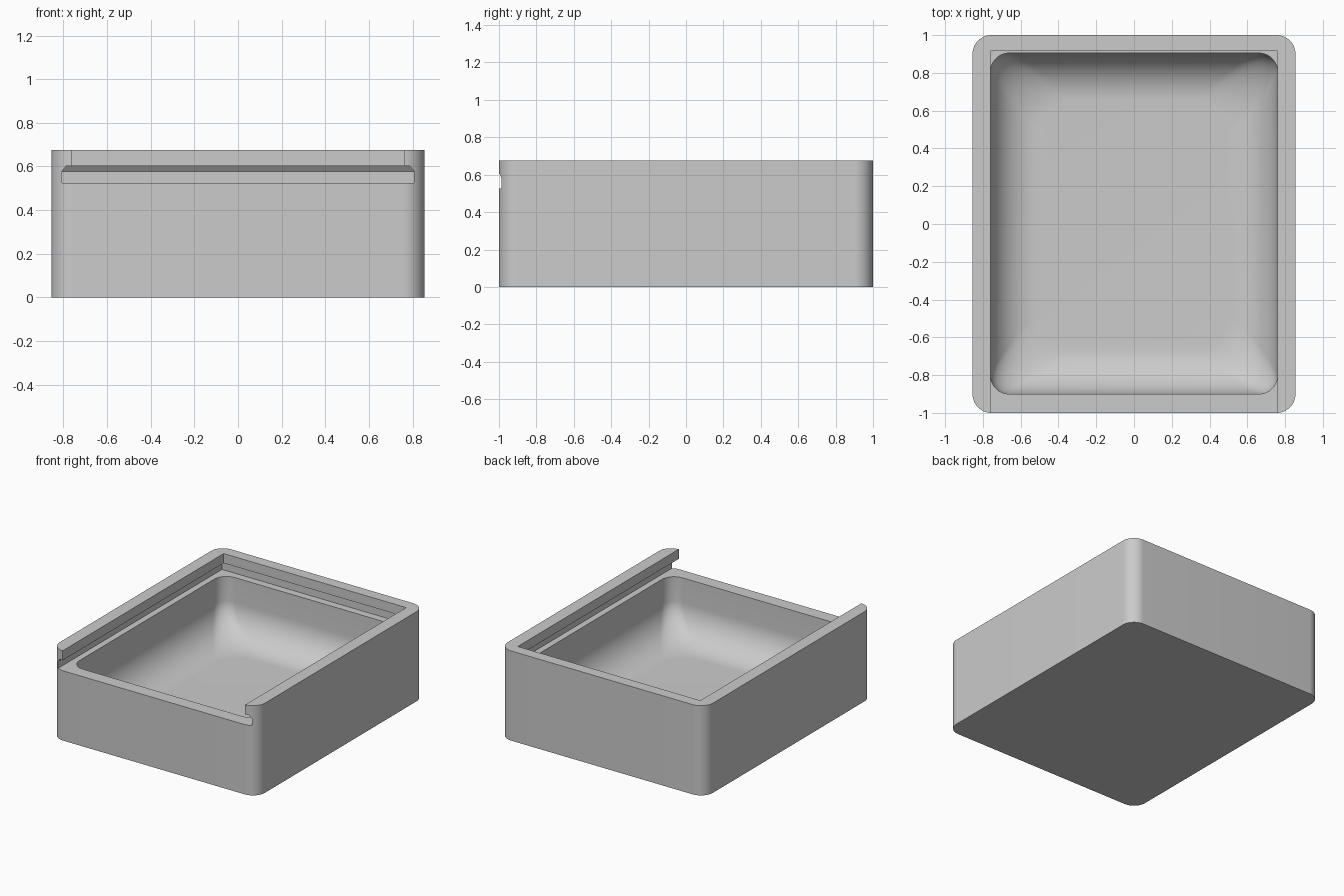
import bpy, bmesh, math

if "Cube" in bpy.data.objects:
    bpy.data.objects.remove(bpy.data.objects["Cube"])

grey = bpy.data.materials.new("plain grey")
grey.use_nodes = True
colour = (0.6, 0.6, 0.6, 1)
grey.diffuse_color = colour
grey.node_tree.nodes["Principled BSDF"].inputs["Base Color"].default_value = colour


def rounded_ring(x0, x1, y0, y1, z, r, steps=16):
    """Rectangle outline with round corners, counter-clockwise."""
    corners = [(x1 - r, y1 - r), (x0 + r, y1 - r), (x0 + r, y0 + r), (x1 - r, y0 + r)]
    ring = []
    for quarter, (cx, cy) in enumerate(corners):
        for i in range(steps + 1):
            a = (quarter + i / steps) * math.pi / 2
            ring.append((cx + r * math.cos(a), cy + r * math.sin(a), z))
    return ring


def loft(name, rings):
    """Closed solid through matching rings, listed from bottom to top."""
    bm = bmesh.new()
    loops = [[bm.verts.new(p) for p in ring] for ring in rings]
    n = len(rings[0])
    for low, high in zip(loops, loops[1:]):
        for i in range(n):
            j = (i + 1) % n
            bm.faces.new((low[i], low[j], high[j], high[i]))
    bm.faces.new(loops[0][::-1])
    bm.faces.new(loops[-1])
    mesh = bpy.data.meshes.new(name)
    bm.to_mesh(mesh)
    bm.free()
    mesh.materials.append(grey)
    obj = bpy.data.objects.new(name, mesh)
    bpy.context.collection.objects.link(obj)
    return obj


# Outer body with rounded upright edges
body = loft("box_body", [rounded_ring(-0.855, 0.855, -1, 1, z, 0.1) for z in (0, 0.675)])

# Pocket: upright walls flowing through a wide fillet into the floor
floor, fillet, steps = 0.09, 0.25, 16
pocket_rings = []
for k in range(steps + 1):
    a = k / steps * math.pi / 2
    inset = fillet * (1 - math.sin(a))
    z = floor + fillet * (1 - math.cos(a))
    corner = 0.1 + 0.09 * math.cos(a) ** 1.5 if k < steps else 0.1
    pocket_rings.append(rounded_ring(-0.76 + inset, 0.76 - inset,
                                     -0.9 + inset, 0.905 - inset, z, corner))
pocket_rings.append(rounded_ring(-0.76, 0.76, -0.9, 0.905, 0.56, 0.1))
pocket = loft("pocket_cutter", pocket_rings)

# Undercut lid channel, open at the front
channel_steps = [(0.807, 0.962, 0.525), (0.807, 0.962, 0.577), (0.787, 0.942, 0.603),
                 (0.76, 0.915, 0.603), (0.76, 0.915, 0.8)]
channel = loft("lid_channel_cutter", [[(-w, -1.2, z), (w, -1.2, z), (w, back, z), (-w, back, z)]
                                      for w, back, z in channel_steps])

# Cut both shapes out, then drop the cutters
bpy.ops.object.select_all(action='DESELECT')
body.select_set(True)
bpy.context.view_layer.objects.active = body
for cutter in (channel, pocket):
    cutter.hide_render = True
    mod = body.modifiers.new("cut", 'BOOLEAN')
    mod.operation = 'DIFFERENCE'
    mod.solver = 'EXACT'
    mod.object = cutter
    bpy.ops.object.modifier_apply(modifier=mod.name)
    bpy.data.objects.remove(cutter)

bpy.ops.object.shade_smooth_by_angle(angle=math.radians(30))
